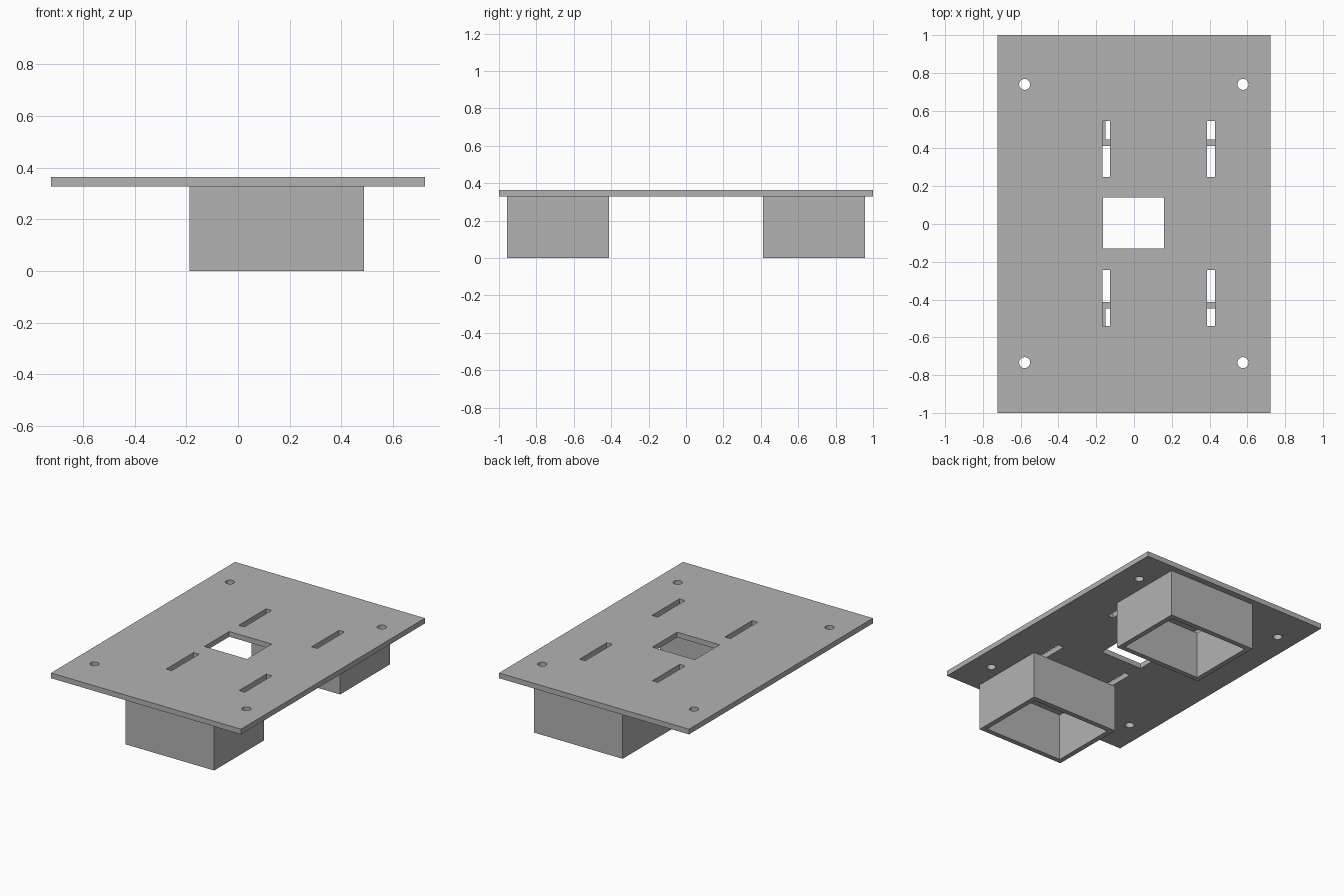
import bpy
import bmesh
from math import cos, sin, tau

cube = bpy.data.objects.get("Cube")
if cube:
    bpy.data.objects.remove(cube, do_unlink=True)

grey = bpy.data.materials.new("plain grey")
grey.use_nodes = True
colour = (0.45, 0.45, 0.45, 1)
grey.diffuse_color = colour
grey.node_tree.nodes["Principled BSDF"].inputs["Base Color"].default_value = colour


def rectangle(x0, x1, y0, y1):
    return [(x0, y0), (x1, y0), (x1, y1), (x0, y1)]


def circle(x, y, radius, sides=32):
    return [(x + radius * cos(tau * i / sides), y + radius * sin(tau * i / sides))
            for i in range(sides)]


def extruded(name, loops, z0, z1):
    """Extrude an outline (first loop) with holes (other loops) from z0 to z1."""
    curve = bpy.data.curves.new(name + " outline", "CURVE")
    curve.dimensions = "2D"
    curve.fill_mode = "BOTH"
    curve.extrude = (z1 - z0) / 2
    for loop in loops:
        spline = curve.splines.new("POLY")
        spline.points.add(len(loop) - 1)
        for point, (x, y) in zip(spline.points, loop):
            point.co = (x, y, 0, 1)
        spline.use_cyclic_u = True
        spline.use_smooth = False
    source = bpy.data.objects.new(name + " outline", curve)
    mesh = bpy.data.meshes.new_from_object(source)
    bpy.data.objects.remove(source)
    bpy.data.curves.remove(curve)

    # Weld the caps to the walls and make every face flat
    bm = bmesh.new()
    bm.from_mesh(mesh)
    bmesh.ops.remove_doubles(bm, verts=bm.verts, dist=0.0001)
    bmesh.ops.recalc_face_normals(bm, faces=bm.faces)
    for face in bm.faces:
        face.smooth = False
    bm.to_mesh(mesh)
    bm.free()
    mesh.name = name
    mesh.materials.clear()
    mesh.materials.append(grey)
    part = bpy.data.objects.new(name, mesh)
    part.location.z = (z0 + z1) / 2
    bpy.context.collection.objects.link(part)
    return part


UNDERSIDE, TOP = 0.328, 0.364
WALL = 0.035

# Mounting plate with centre window, four slots and four screw holes
loops = [rectangle(-0.723, 0.723, -1, 1), rectangle(-0.164, 0.159, -0.131, 0.139)]
for x0, x1 in ((-0.168, -0.126), (0.386, 0.429)):
    for y0, y1 in ((0.249, 0.545), (-0.54, -0.243)):
        loops.append(rectangle(x0, x1, y0, y1))
for x in (-0.579, 0.577):
    for y in (0.739, -0.734):
        loops.append(circle(x, y, 0.029))
extruded("mounting_plate", loops, UNDERSIDE, TOP)

# Open-bottomed square sleeves below the plate
for name, y0, y1 in (("front_sleeve", -0.956, -0.413), ("back_sleeve", 0.413, 0.956)):
    x0, x1 = -0.187, 0.488
    extruded(name, [rectangle(x0, x1, y0, y1),
                    rectangle(x0 + WALL, x1 - WALL, y0 + WALL, y1 - WALL)], 0, UNDERSIDE)
